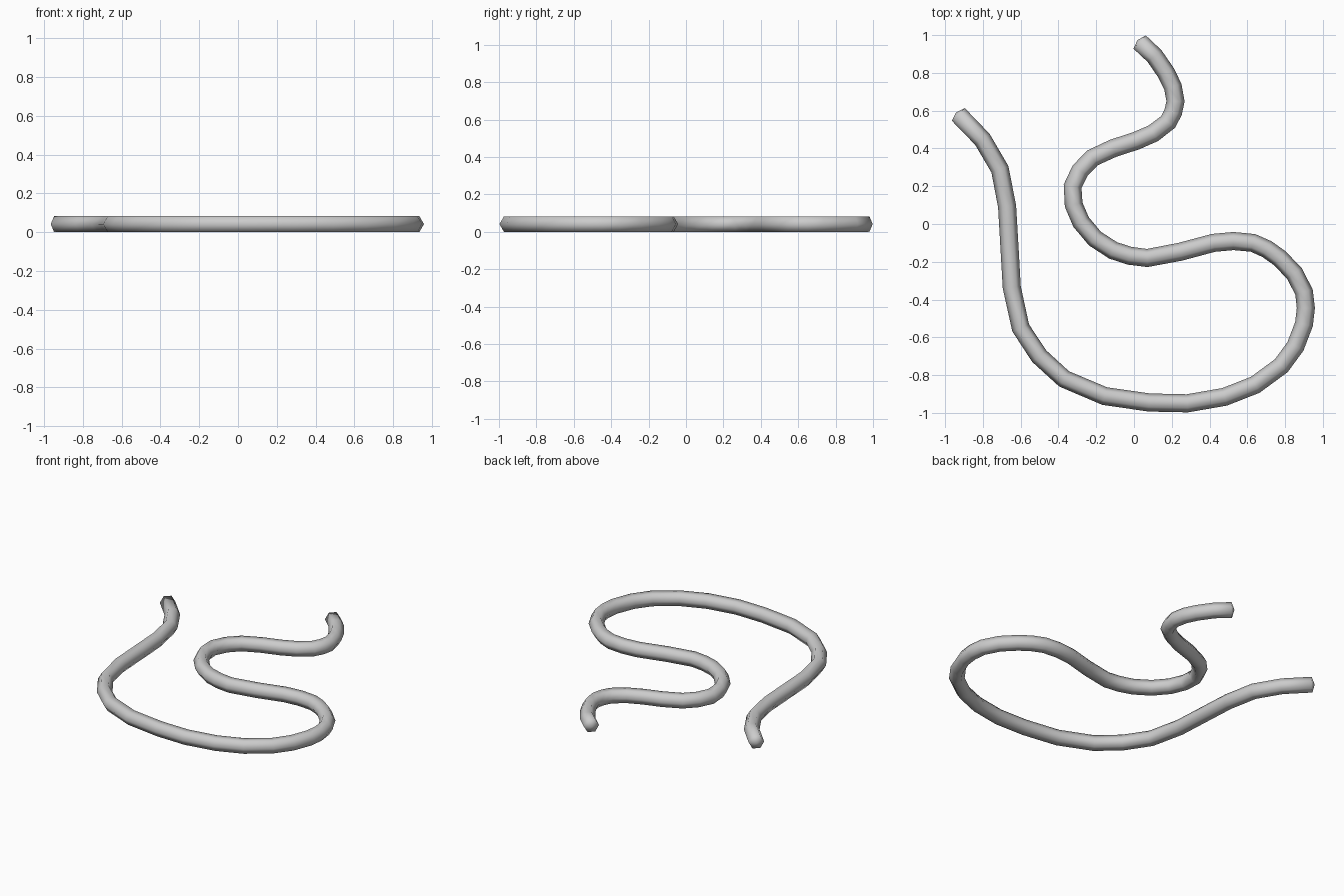
import bpy, bmesh, math
from mathutils import Vector
from mathutils.geometry import interpolate_bezier

if "Cube" in bpy.data.objects:
    bpy.data.objects.remove(bpy.data.objects["Cube"], do_unlink=True)

RADIUS = 0.048
SIDES = 6
STEPS = 2
BULGE = 0.016
MID_HEIGHT = RADIUS * math.sin(math.pi / 3)

# Centre line of the winding tube, seen from above
PATH = [(-.93, .58), (-.71, .29), (-.66, -.11), (-.6, -.55), (-.37, -.82),
        (.08, -.945), (.48, -.915), (.78, -.75), (.9, -.53), (.9, -.36),
        (.77, -.18), (.63, -.1), (.42, -.1), (.07, -.18), (-.11, -.14),
        (-.28, .01), (-.325, .2), (-.22, .35), (.01, .44), (.18, .54),
        (.22, .65), (.17, .8), (.03, .963)]


def smooth_path(keys):
    """Pass a smooth curve through the key points."""
    pts = [Vector((x, y, MID_HEIGHT)) for x, y in keys]
    last = len(pts) - 1
    tangents = []
    for i, p in enumerate(pts):
        if i == 0 or i == last:
            tangents.append(None)
            continue
        before, after = p - pts[i - 1], pts[i + 1] - p
        a, b = before.length, after.length
        tangents.append((before / a * b + after / b * a).normalized())
    # Let the free ends continue the bend of their neighbours
    for end, near in ((0, 1), (last, last - 1)):
        chord = (pts[max(end, near)] - pts[min(end, near)]).normalized()
        tangents[end] = (2 * chord - tangents[near]).normalized()
    result = [pts[0]]
    for i in range(last):
        reach = (pts[i + 1] - pts[i]).length / 3
        result += interpolate_bezier(pts[i], pts[i] + tangents[i] * reach,
                                     pts[i + 1] - tangents[i + 1] * reach,
                                     pts[i + 1], STEPS + 1)[1:]
    return result


def sweep_tube(name, line, material):
    """Sweep a flat-topped polygon along a level line and close the ends."""
    bm = bmesh.new()
    up = Vector((0, 0, 1))
    rings, directions = [], []
    for i, p in enumerate(line):
        ahead = line[min(i + 1, len(line) - 1)] - p
        behind = p - line[max(i - 1, 0)]
        along = (ahead.normalized() + behind.normalized()).normalized()
        side = along.cross(up)
        directions.append(along)
        rings.append([bm.verts.new(p + RADIUS * (side * math.cos(a) + up * math.sin(a)))
                      for a in (math.tau * k / SIDES for k in range(SIDES))])
    for first, second in zip(rings, rings[1:]):
        for k in range(SIDES):
            n = (k + 1) % SIDES
            bm.faces.new((first[k], first[n], second[n], second[k]))
    # Slightly pointed end caps
    for end, sign in ((0, -1), (-1, 1)):
        tip = bm.verts.new(line[end] + directions[end] * sign * BULGE)
        for k in range(SIDES):
            bm.faces.new((rings[end][k], rings[end][(k + 1) % SIDES], tip))
    bmesh.ops.recalc_face_normals(bm, faces=bm.faces)
    for face in bm.faces:
        face.smooth = True
    mesh = bpy.data.meshes.new(name)
    bm.to_mesh(mesh)
    bm.free()
    mesh.materials.append(material)
    obj = bpy.data.objects.new(name, mesh)
    bpy.context.collection.objects.link(obj)
    return obj


# Plain grey finish
grey = bpy.data.materials.new("light_grey")
grey.use_nodes = True
colour = (0.6, 0.6, 0.6, 1)
grey.diffuse_color = colour
grey.node_tree.nodes["Principled BSDF"].inputs["Base Color"].default_value = colour

sweep_tube("winding_tube", smooth_path(PATH), grey)
